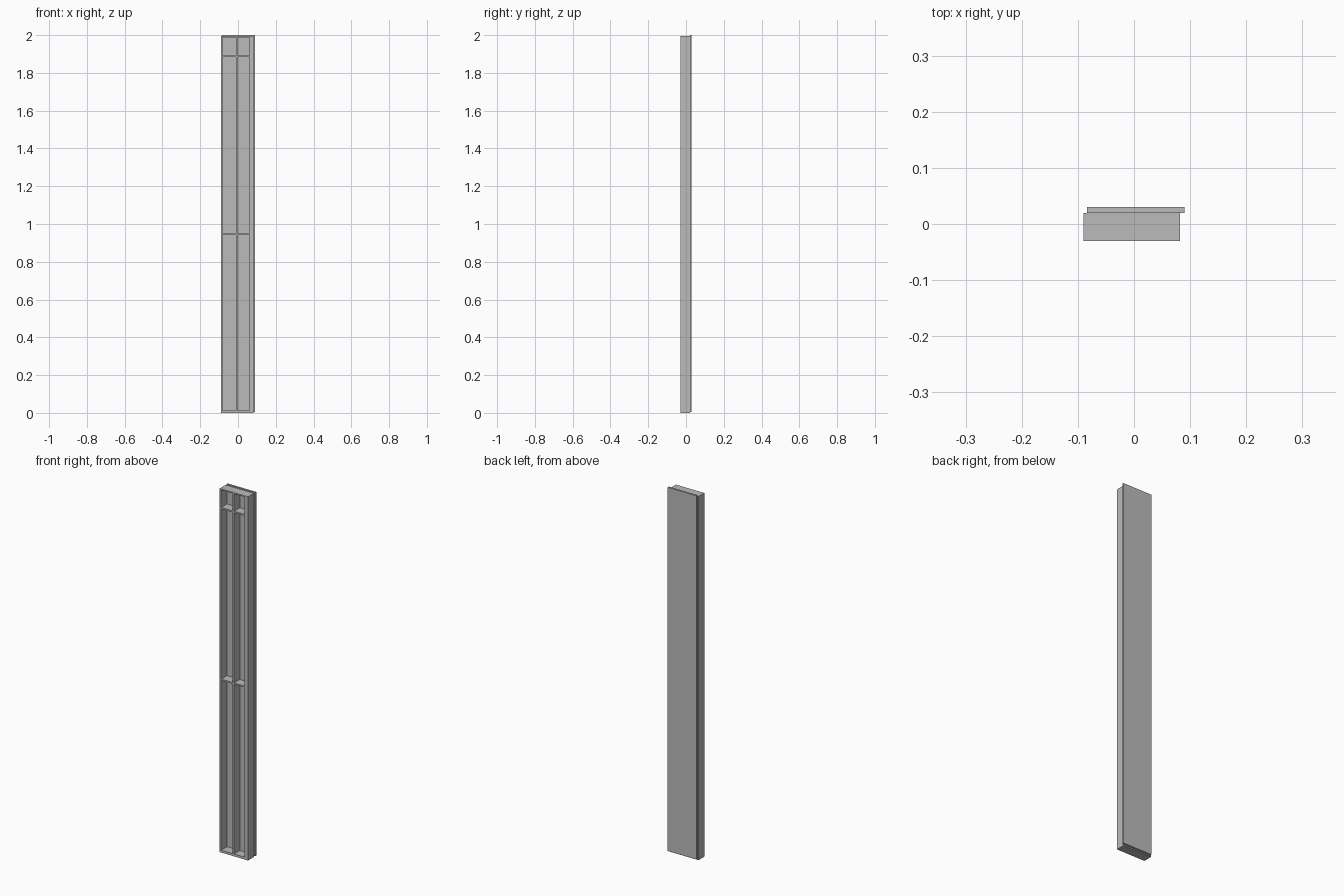
import bpy
import bmesh

cube = bpy.data.objects.get("Cube")
if cube:
    bpy.data.objects.remove(cube, do_unlink=True)

grey = bpy.data.materials.new("plain_grey")
grey.use_nodes = True
colour = (0.5, 0.5, 0.5, 1)
grey.diffuse_color = colour
grey.node_tree.nodes["Principled BSDF"].inputs["Base Color"].default_value = colour


def finish(name, bm):
    mesh = bpy.data.meshes.new(name)
    bmesh.ops.recalc_face_normals(bm, faces=bm.faces)
    bm.to_mesh(mesh)
    bm.free()
    mesh.materials.append(grey)
    obj = bpy.data.objects.new(name, mesh)
    bpy.context.collection.objects.link(obj)


def slab(name, xs, ys, zs):
    bm = bmesh.new()
    bmesh.ops.create_cube(bm, size=1)
    for v in bm.verts:
        v.co = [r[0] if c < 0 else r[1] for c, r in zip(v.co, (xs, ys, zs))]
    finish(name, bm)


def lattice(name, xs, zs, front, back):
    """Frame whose odd grid cells are open, extruded from front to back."""
    bm = bmesh.new()
    grid = [[bm.verts.new((x, front, z)) for z in zs] for x in xs]
    for i in range(len(xs) - 1):
        for j in range(len(zs) - 1):
            if not (i % 2 and j % 2):
                bm.faces.new((grid[i][j], grid[i + 1][j],
                              grid[i + 1][j + 1], grid[i][j + 1]))
    ext = bmesh.ops.extrude_face_region(bm, geom=bm.faces[:], use_keep_orig=True)
    for v in ext["geom"]:
        if isinstance(v, bmesh.types.BMVert):
            v.co.y = back
    finish(name, bm)


# Ribbed frame: stiles, centre rib and cross rails
lattice("ribbed_frame",
        (-0.09, -0.081, -0.011, -0.003, 0.06, 0.082),
        (0, 0.013, 0.943, 0.951, 1.884, 1.892, 1.987, 1.994),
        -0.03, 0.02)

# Backing board, offset sideways and upward to form a lap joint
slab("backing_board", (-0.084, 0.09), (0.02, 0.03), (0.006, 2))
